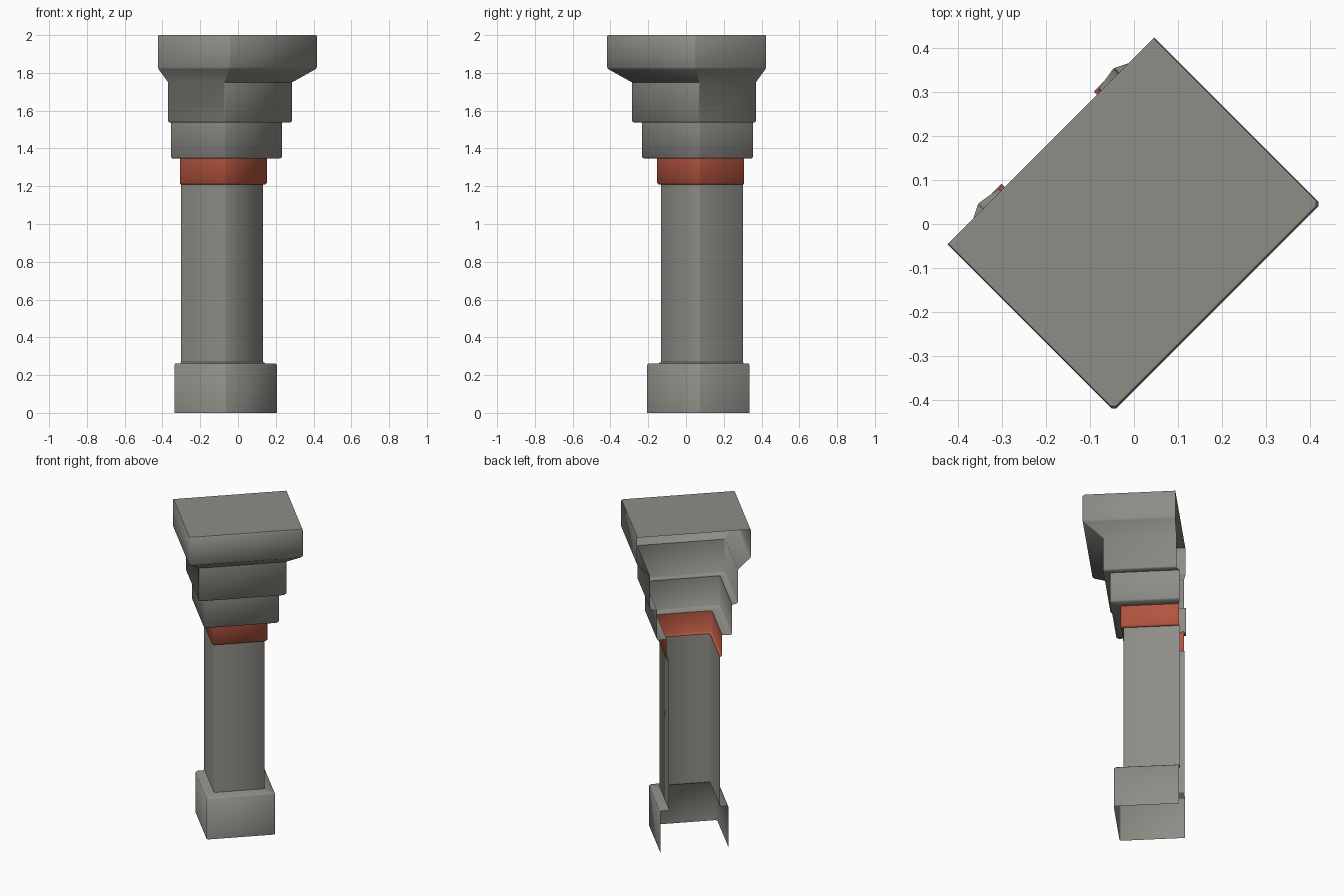
import bpy, bmesh, math

if "Cube" in bpy.data.objects:
    bpy.data.objects.remove(bpy.data.objects["Cube"])

def mat(name, rgb):
    m = bpy.data.materials.new(name)
    m.diffuse_color = (*rgb, 1)
    m.use_nodes = True
    m.node_tree.nodes["Principled BSDF"].inputs["Base Color"].default_value = m.diffuse_color
    return m

STONE = mat("grey_stone", (0.27, 0.265, 0.24))
RED = mat("red_paint", (0.45, 0.09, 0.05))
R = math.sqrt(0.5)
C = 0.008  # small edge chamfer

def place(u, d, z):
    # u runs along the wall, d points out of the wall (towards +x, -y)
    return ((u + d) * R, (u - d) * R, z)

def half_tier(name, levels, material, cap=False):
    """Loft an open-backed U section through (z, half width, front, back)."""
    bm = bmesh.new()
    rows = []
    for z, w, f, b in levels:
        pts = [(-w, b), (-w, f - C), (-w + C, f), (w - C, f), (w, f - C), (w, b)]
        rows.append([bm.verts.new(place(u, d, z)) for u, d in pts])
    for lo, hi in zip(rows, rows[1:]):
        for i in range(5):
            bm.faces.new((lo[i], lo[i + 1], hi[i + 1], hi[i]))
    if cap:
        bm.faces.new(rows[-1])
    me = bpy.data.meshes.new(name)
    bm.to_mesh(me)
    bm.free()
    me.materials.append(material)
    ob = bpy.data.objects.new(name, me)
    bpy.context.collection.objects.link(ob)
    bpy.ops.object.select_all(action='DESELECT')
    ob.select_set(True)
    bpy.context.view_layer.objects.active = ob
    bpy.ops.object.shade_smooth_by_angle(angle=math.radians(50))

# plinth, closing in to the shaft at its top
half_tier("base", [
    (0, .199, .1, -.277), (.255, .199, .1, -.277),
    (.262, .192, .093, -.277), (.262, .156, .057, -.277), (.27, .148, .048, -.277)], STONE)

# plain shaft
half_tier("shaft", [(.27, .148, .048, -.279), (1.21, .148, .048, -.279)], STONE)

# painted band with its underside ledge
half_tier("red_band", [
    (1.21, .148, .048, -.274), (1.21, .156, .058, -.274),
    (1.217, .162, .063, -.274), (1.347, .162, .063, -.274)], RED)

# stepped capital with flared top slab
half_tier("capital", [
    (1.347, .162, .063, -.274), (1.347, .212, .113, -.282),
    (1.355, .219, .12, -.282), (1.537, .219, .12, -.282),
    (1.537, .249, .15, -.267), (1.545, .256, .157, -.267),
    (1.75, .256, .157, -.267), (1.82, .328, .262, -.267),
    (1.83, .332, .268, -.267), (1.993, .332, .268, -.267),
    (2.0, .329, .263, -.267)], STONE, cap=True)
